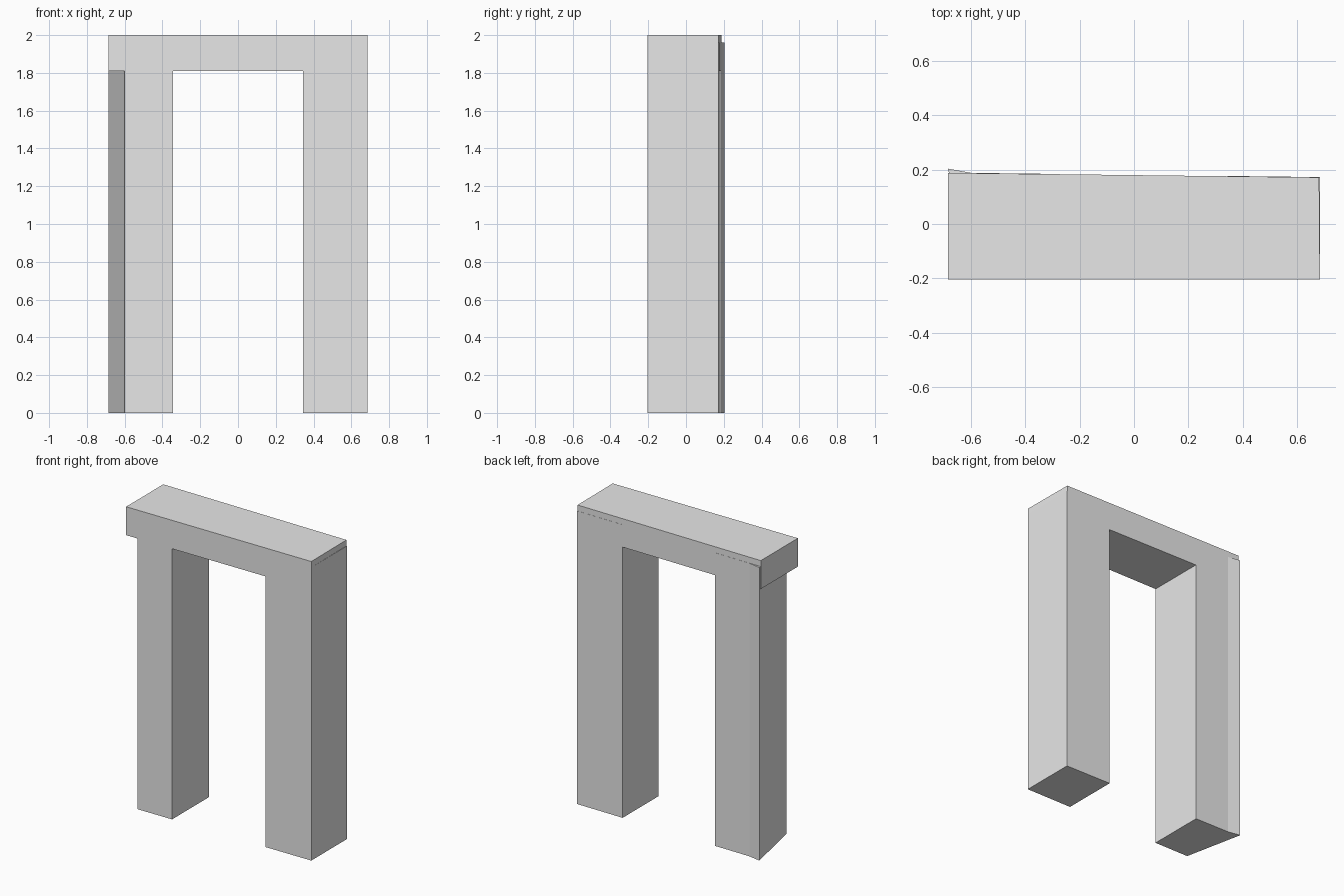
import bpy
import bmesh

default_cube = bpy.data.objects.get("Cube")
if default_cube:
    bpy.data.objects.remove(default_cube, do_unlink=True)

# One plain grey for the whole archway
GREY = (0.8, 0.8, 0.8, 1.0)
stone = bpy.data.materials.new("plain grey")
stone.use_nodes = True
stone.diffuse_color = GREY
stone.node_tree.nodes["Principled BSDF"].inputs["Base Color"].default_value = GREY

HALF = 0.685      # half the overall width
OPENING = 0.345   # half the doorway width
FRONT = -0.204
LINTEL_Z = 1.81
PILLAR_TOP = 1.96


def back(x):
    """Depth of the slightly skewed rear face at x."""
    return 0.18 - 0.012 * x


def prism(name, footprint, z0, z1):
    """Extrude a plan outline straight up from z0 to z1."""
    mesh = bpy.data.meshes.new(name)
    bm = bmesh.new()
    base = bm.faces.new([bm.verts.new((x, y, z0)) for x, y in footprint])
    top = bmesh.ops.extrude_face_region(bm, geom=[base])["geom"]
    for v in top:
        if isinstance(v, bmesh.types.BMVert):
            v.co.z = z1
    bmesh.ops.recalc_face_normals(bm, faces=bm.faces)
    bm.to_mesh(mesh)
    bm.free()
    mesh.materials.append(stone)
    obj = bpy.data.objects.new(name, mesh)
    bpy.context.collection.objects.link(obj)
    return obj


# Lintel, its rear edge and left end very slightly skewed
prism("lintel", [(-HALF, FRONT), (HALF, FRONT),
                 (HALF - 0.003, back(HALF)), (-HALF, back(-HALF))], LINTEL_Z, 2.0)

# Square left pillar, a hair proud of the lintel at the back
prism("left_pillar", [(OPENING, FRONT), (HALF, FRONT),
                      (HALF, back(HALF) + 0.001), (OPENING, back(OPENING) + 0.001)],
      0.0, PILLAR_TOP)

# Right pillar with a slanted outer side ending in a rear flare
prism("right_pillar", [(-0.6, FRONT), (-OPENING, FRONT),
                       (-OPENING, back(-OPENING) + 0.001), (-0.6, back(-0.6) + 0.001),
                       (-HALF, 0.204)], 0.0, PILLAR_TOP)
